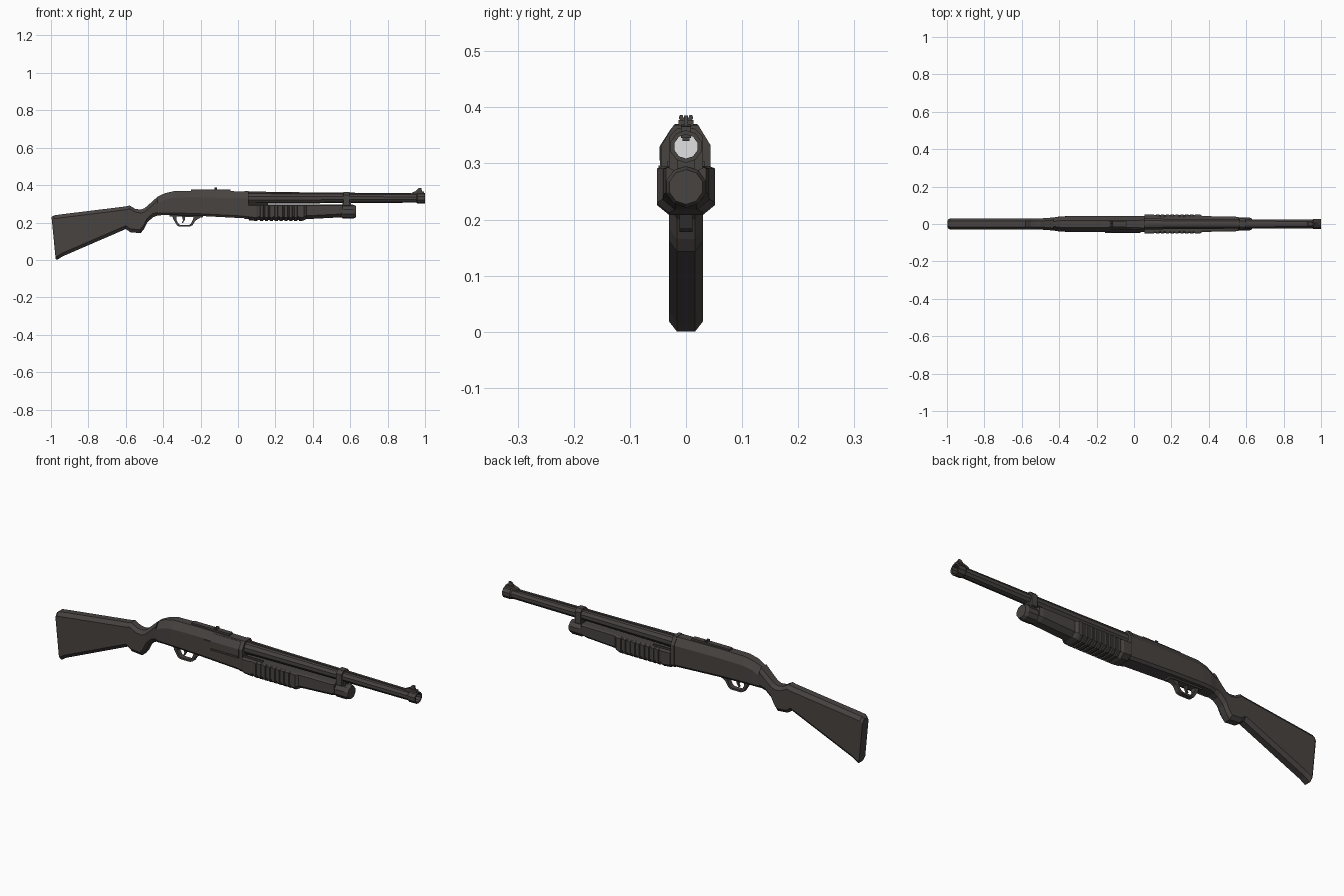
import bpy, bmesh, math
from mathutils import Vector


def material(name, rgb):
    m = bpy.data.materials.new(name)
    m.diffuse_color = (*rgb, 1)
    return m


DARK = material("dark gunmetal", (0.064, 0.056, 0.053))
LIGHT = material("pale bore", (0.75, 0.75, 0.75))


def finish(name, bm, mat=DARK):
    bmesh.ops.remove_doubles(bm, verts=bm.verts, dist=1e-5)
    bmesh.ops.recalc_face_normals(bm, faces=bm.faces)
    me = bpy.data.meshes.new(name)
    bm.to_mesh(me)
    bm.free()
    me.materials.append(mat)
    ob = bpy.data.objects.new(name, me)
    bpy.context.collection.objects.link(ob)
    return ob


def skin(name, rings, caps=True, mat=DARK):
    """Join rings of points with quads."""
    bm = bmesh.new()
    vs = [[bm.verts.new(p) for p in r] for r in rings]
    n = len(vs[0])
    for a, b in zip(vs, vs[1:]):
        for i in range(n):
            j = (i + 1) % n
            bm.faces.new((a[i], a[j], b[j], b[i]))
    if caps:
        bm.faces.new(vs[0])
        bm.faces.new(vs[-1])
    return finish(name, bm, mat)


def octo(xb, zb, xt, zt, w, top, bot):
    """Chamfered section; top and bot are (dy, dz) chamfer sizes."""
    pts = []
    for y, z in ((w - bot[0], zb), (w, zb + bot[1]), (w, zt - top[1]), (w - top[0], zt),
                 (top[0] - w, zt), (-w, zt - top[1]), (-w, zb + bot[1]), (bot[0] - w, zb)):
        f = (z - zb) / (zt - zb)
        pts.append((xb + (xt - xb) * f, y, z))
    return pts


def lathe(name, profile, n, zc, mat=DARK):
    """Turned part about an x axis at height zc."""
    rings = []
    for x, r in profile:
        rings.append([(x, r * math.cos(math.tau * (i + .5) / n),
                       zc + r * math.sin(math.tau * (i + .5) / n)) for i in range(n)])
    return skin(name, rings, False, mat)


def slab(name, pts, w):
    """Side profile (x, z) extruded to half width w."""
    return skin(name, [[(x, y, z) for x, z in pts] for y in (-w, w)])


def box(name, x0, x1, y0, y1, z0, z1):
    return skin(name, [[(x, y0, z0), (x, y1, z0), (x, y1, z1), (x, y0, z1)] for x in (x0, x1)])


# stock with pistol grip
c = (.014, .018)
stock = [(-.975, .006, -.997, .228, .024), (-.968, 0, -.985, .238, .03),
         (-.94, .018, -.95, .243, .03), (-.60, .165, -.60, .286, .03),
         (-.575, .148, -.58, .291, .03), (-.52, .143, -.55, .273, .03),
         (-.503, .165, -.52, .269, .03), (-.485, .20, -.50, .276, .03),
         (-.455, .228, -.47, .302, .032), (-.43, .237, -.43, .338, .035)]
skin("stock", [octo(*s, c, c) for s in stock])

# receiver with rounded rear
t, b = (.022, .036), (.01, .012)
skin("receiver", [octo(*s, t, b) for s in (
    (-.43, .237, -.43, .338, .035), (-.40, .24, -.39, .357, .040),
    (-.36, .24, -.34, .368, .042), (-.20, .235, -.20, .37, .042),
    (.045, .222, .045, .366, .042))])
skin("receiver_collar", [octo(x, .22, x, .368, .044, t, b) for x in (.035, .055)])

# ejection port cover and charging latch on the near side
port = [(-.040, .292), (-.046, .292), (-.046, .332), (-.026, .363), (-.020, .362), (-.040, .328)]
skin("ejection_port_cover", [[(x, y, z) for y, z in port] for x in (-.12, .035)])
box("bolt_latch", -.155, -.12, -.047, -.038, .305, .33)
box("port_lower_rail", -.12, .035, -.049, -.04, .288, .296)

# rear sight rail with notch ears
box("sight_rail", -.25, -.04, -.013, .013, .36, .377)
for s in (-1, 1):
    skin("rear_sight_ear", [[(x, s * .002, .375), (x, s * .009, .375), (x, s * .013, .381),
                             (x, s * .011, .386), (x, s * .006, .386)] for x in (-.125, -.112)])

# barrel with open bore
lathe("barrel", [(.03, 0), (.03, .032), (.10, .030), (.56, .026), (.955, .024), (.96, .029),
                 (1, .029), (1, .0215), (.88, .0215)], 10, .330)
lathe("bore_end", [(.88, .0215), (.88, 0)], 10, .330, LIGHT)
slab("barrel_rib", [(.05, .34), (.05, .366), (.3, .362), (.97, .356), (.97, .34)], .006)

# front sight ramp and post
slab("front_sight_ramp", [(.92, .345), (.93, .36), (.955, .369), (.995, .366), (.995, .345)], .009)
slab("front_sight_post", [(.945, .363), (.968, .385), (.98, .385), (.985, .363)], .004)

# magazine tube and cap
lathe("magazine_tube", [(.03, 0), (.03, .030), (.60, .030), (.60, 0)], 10, .258)
lathe("magazine_cap", [(.555, 0), (.555, .034), (.565, .037), (.615, .037), (.63, .031), (.63, 0)],
      10, .258)

# clamp joining barrel and magazine
skin("barrel_clamp", [octo(x, .285, x, .362, .030, (.014, .014), (.012, .006)) for x in (.565, .595)])
box("clamp_lug", .56, .605, -.016, .016, .285, .312)

# pump handle with repeated grip ribs
ft, fb = (.010, .004), (.022, .018)
rows = [(.055, .218, .049), (.06, .212, .052), (.10, .208, .052)]
ribs, start, step = 9, .11, .026
for i in range(ribs):
    x = start + i * step
    rows += [(x, .213, .0475), (x + .007, .213, .0475), (x + .009, .208, .052), (x + .024, .208, .052)]
rows += [(.352, .212, .052), (.365, .218, .042), (.54, .227, .040), (.558, .23, .036)]
skin("pump_handle", [octo(x, z, x, .295, w, ft, fb) for x, z, w in rows])

# action bars between pump and receiver
for s in (-1, 1):
    box("action_bar", -.02, .16, s * .026, s * .034, .275, .303)

# trigger guard loop and trigger
outer = [(-.355, .245), (-.345, .215), (-.325, .183), (-.312, .178), (-.257, .178),
         (-.243, .185), (-.228, .21), (-.195, .23), (-.195, .245)]
inner = [(-.235, .234), (-.242, .212), (-.252, .193), (-.262, .187), (-.308, .187),
         (-.317, .192), (-.330, .215), (-.328, .234)]
loop = outer + [(-.235, .245)] + inner + [(-.328, .245)]
slab("trigger_guard", loop, .012)
slab("trigger_plate", [(-.37, .245), (-.365, .233), (-.19, .227), (-.18, .245)], .018)
slab("trigger", [(-.30, .235), (-.294, .212), (-.300, .199), (-.295, .197), (-.285, .212), (-.282, .235)], .005)
